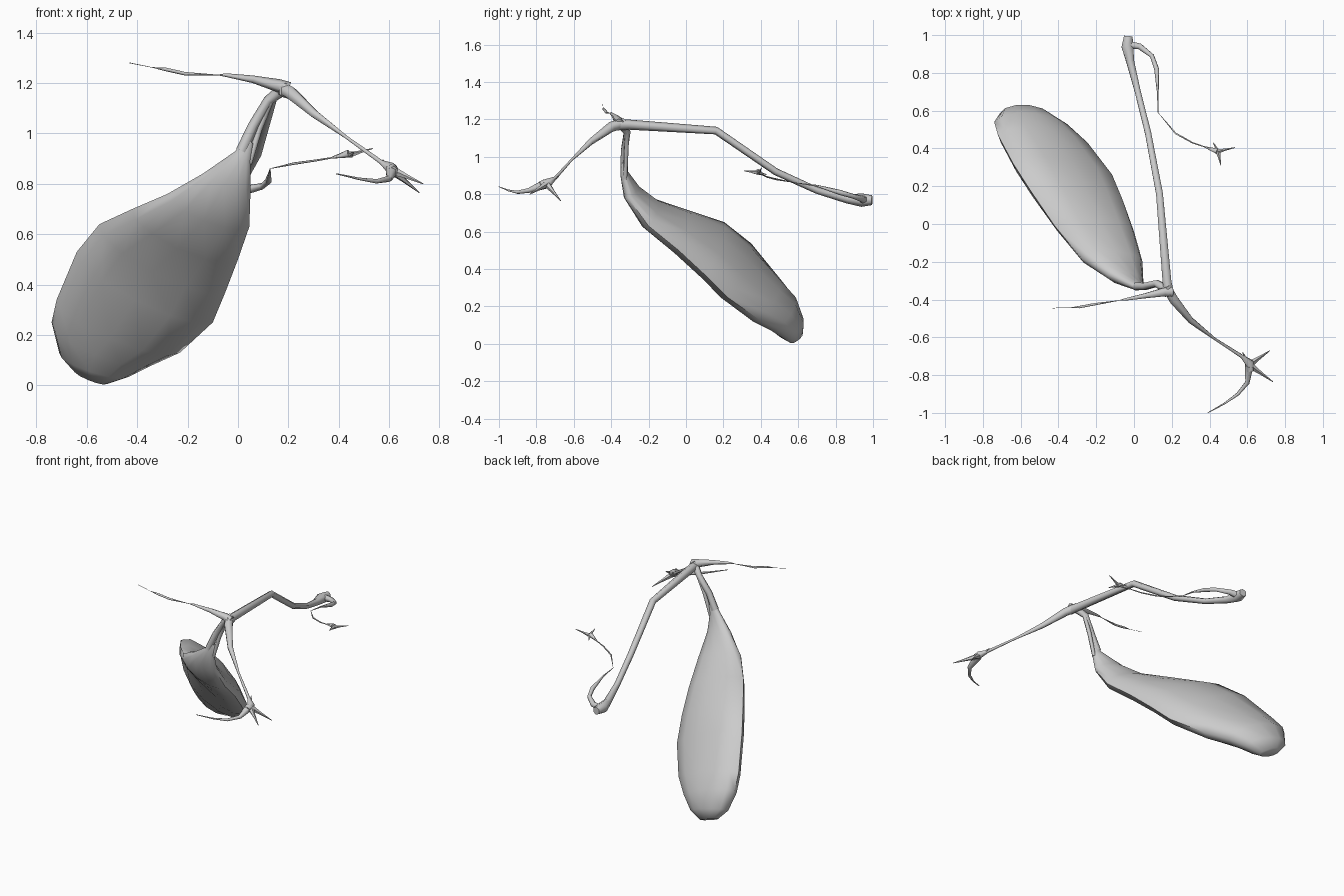
import bpy, bmesh
from math import cos, sin, tau
from mathutils import Vector as V


def loft(name, rings, sharp=1.15):
    """Skin a list of equal-length point rings and close both ends."""
    bm = bmesh.new()
    vs = [[bm.verts.new(p) for p in r] for r in rings]
    n = len(vs[0])
    for a, b in zip(vs, vs[1:]):
        for i in range(n):
            j = (i + 1) % n
            bm.faces.new((a[i], a[j], b[j], b[i]))
    bm.faces.new(vs[0][::-1])
    bm.faces.new(vs[-1])
    bmesh.ops.recalc_face_normals(bm, faces=bm.faces)
    me = bpy.data.meshes.new(name)
    bm.to_mesh(me)
    bm.free()
    ob = bpy.data.objects.new(name, me)
    bpy.context.collection.objects.link(ob)
    bpy.ops.object.select_all(action='DESELECT')
    ob.select_set(True)
    bpy.context.view_layer.objects.active = ob
    bpy.ops.object.shade_smooth_by_angle(angle=sharp)


def ring(c, a, b, n):
    return [c + a * cos(tau * i / n) + b * sin(tau * i / n) for i in range(n)]


def tangent(pts, i):
    return (pts[min(i + 1, len(pts) - 1)] - pts[max(i - 1, 0)]).normalized()


def twig(name, pts, sides=6):
    """Tapered tube through (x, y, z, radius) points."""
    cs = [V(p[:3]) for p in pts]
    rings, a = [], V((0, 0, 1))
    for i, c in enumerate(cs):
        t = tangent(cs, i)
        a = (a - t * a.dot(t)).normalized()
        rings.append(ring(c, a * pts[i][3], t.cross(a) * pts[i][3], sides))
    loft(name, rings)


# Flattened pod: left edge, right edge, half thickness
sections = [
    ((.025, -.33, .99), (.06, -.33, .96), .014),
    ((-.01, -.33, .93), (.05, -.33, .89), .022),
    ((-.14, -.27, .84), (.05, -.31, .78), .042),
    ((-.28, -.18, .76), (.045, -.20, .63), .064),
    ((-.42, -.01, .70), (.00, -.04, .50), .080),
    ((-.55, .18, .64), (-.05, .10, .37), .092),
    ((-.64, .32, .53), (-.10, .22, .25), .096),
    ((-.72, .47, .34), (-.23, .39, .13), .094),
    ((-.74, .54, .25), (-.34, .49, .08), .088),
    ((-.71, .585, .13), (-.43, .55, .035), .070),
    ((-.65, .605, .06), (-.52, .575, .005), .036),
]
mids = [(V(l) + V(r)) / 2 for l, r, h in sections]
rings = []
for i, (l, r, h) in enumerate(sections):
    a = (V(l) - V(r)) / 2
    rings.append(ring(mids[i], a, a.cross(tangent(mids, i)).normalized() * h, 12))
loft("pod", rings)

# Split stalk joining the pod to the fork
twig("stalk_left", [(.015, -.33, .93, .024), (.06, -.33, 1.03, .021),
                    (.12, -.315, 1.13, .02), (.18, -.35, 1.18, .025)])
twig("stalk_right", [(.045, -.325, .88, .011), (.085, -.32, 1.02, .013),
                     (.13, -.315, 1.13, .013), (.18, -.35, 1.18, .02)])

# Long rear branch with its hooked end
twig("rear_branch", [(.19, -.38, 1.17, .03), (.175, -.31, 1.172, .027),
                     (.135, .16, 1.14, .021), (.075, .48, .92, .019),
                     (.02, .70, .82, .018), (-.02, .86, .775, .024),
                     (-.035, .94, .768, .036), (-.03, .995, .768, .026)])
twig("rear_hook", [(-.04, .95, .77, .026), (.03, .94, .775, .018),
                   (.095, .89, .79, .013), (.12, .82, .81, .014),
                   (.126, .70, .845, .005), (.127, .59, .86, .0015)])
twig("rear_twig", [(.127, .59, .86, .001), (.22, .48, .88, .005),
                   (.31, .43, .893, .004), (.37, .41, .903, .003),
                   (.44, .385, .92, .016)])

# Left branch, pinched once and thinning to a tip
twig("left_branch", [(.20, -.36, 1.175, .030), (.16, -.36, 1.19, .026),
                     (.06, -.38, 1.215, .015), (-.05, -.40, 1.232, .007),
                     (-.08, -.405, 1.232, .0015), (-.21, -.425, 1.237, .007),
                     (-.29, -.44, 1.255, .007), (-.34, -.443, 1.262, .001),
                     (-.43, -.445, 1.28, .0015)])

# Front branch ending in a small hub
twig("front_branch", [(.17, -.33, 1.18, .028), (.21, -.40, 1.16, .028),
                      (.30, -.51, 1.08, .018), (.43, -.61, .985, .007),
                      (.57, -.70, .885, .010), (.61, -.735, .86, .025),
                      (.615, -.78, .85, .02)])
twig("front_curl", [(.61, -.75, .855, .026), (.60, -.84, .82, .013),
                    (.55, -.90, .81, .009), (.48, -.95, .82, .005),
                    (.39, -1.0, .84, .002)])

# Pointed spurs around the two hubs: base, tip, base radius
front, rear = (.61, -.745, .855), (.445, .385, .915)
for k, (base, tip, r) in enumerate([
        (front, (.72, -.67, .765), .020), (front, (.735, -.835, .80), .020),
        (front, (.575, -.68, .895), .018), (rear, (.535, .405, .94), .012),
        (rear, (.46, .31, .925), .014), (rear, (.42, .43, .905), .012)]):
    m = V(base).lerp(V(tip), .45)
    twig(f"spur_{k + 1}", [(*base, r), (*m, r * .5), (*tip, .002)], 5)
